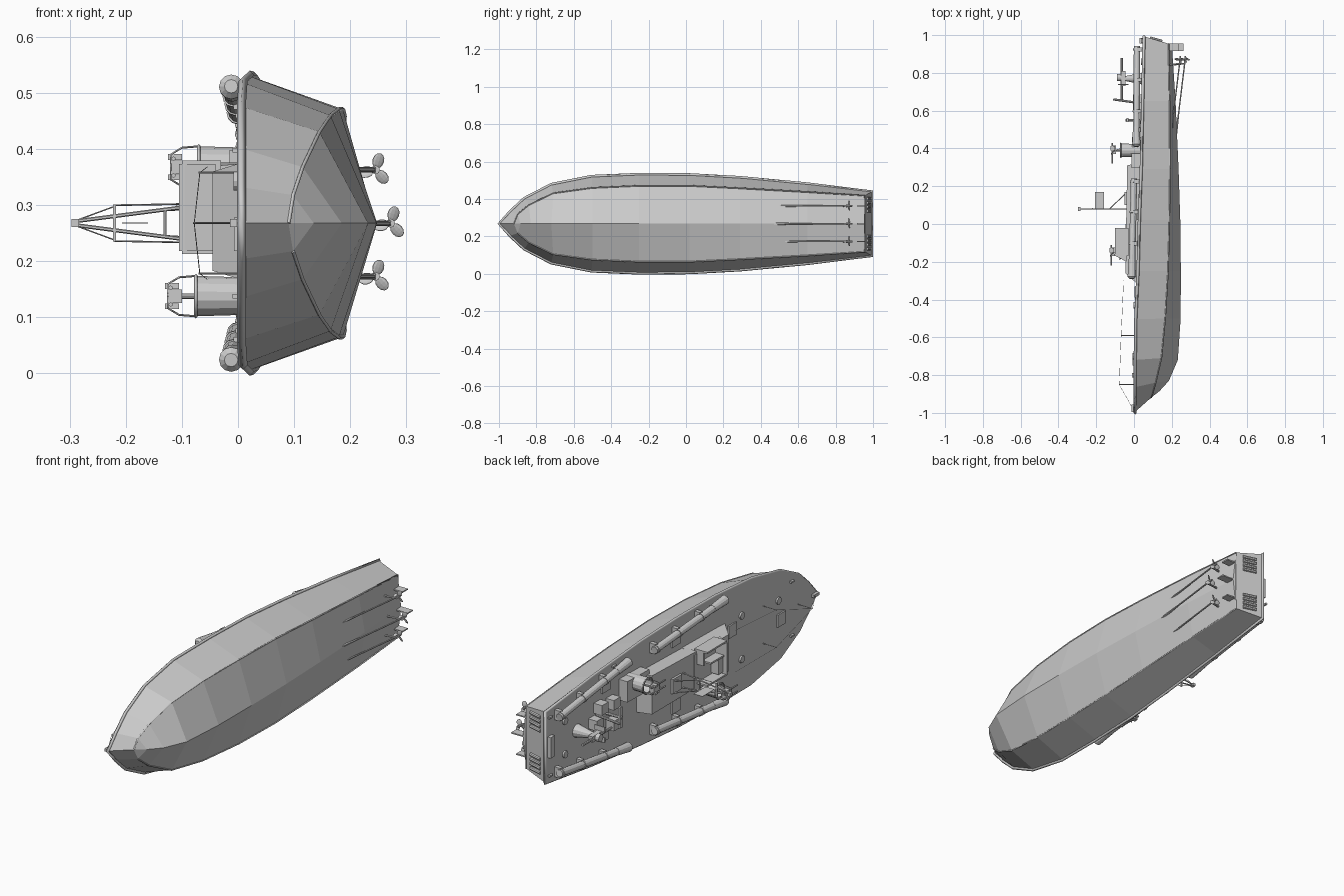
import bpy, bmesh, math
from mathutils import Vector, Matrix

if "Cube" in bpy.data.objects:
    bpy.data.objects.remove(bpy.data.objects["Cube"])

ZC = 0.2675


def P(y, h, w):
    # boat lies on its side: deck height h runs along -x, beam w runs along z
    return Vector((-h, y, ZC + w))


def finish(name, bm):
    bmesh.ops.recalc_face_normals(bm, faces=bm.faces)
    me = bpy.data.meshes.new(name)
    bm.to_mesh(me)
    bm.free()
    ob = bpy.data.objects.new(name, me)
    bpy.context.collection.objects.link(ob)
    return ob


def box(name, y, h, w):
    bm = bmesh.new()
    bmesh.ops.create_cube(bm, size=1)
    for v in bm.verts:
        v.co = P(*[r[0] + (c + 0.5) * (r[1] - r[0]) for r, c in zip((y, h, w), (v.co.y, v.co.x, v.co.z))])
    return finish(name, bm)


def rod(name, a, b, r, r2=None, n=8, caps=True):
    a, b = P(*a), P(*b)
    d = b - a
    m = Matrix.Translation((a + b) / 2) @ d.to_track_quat('Z', 'Y').to_matrix().to_4x4()
    bm = bmesh.new()
    bmesh.ops.create_cone(bm, cap_ends=caps, segments=n, radius1=r, radius2=r if r2 is None else r2,
                          depth=d.length, matrix=m)
    return finish(name, bm)


def prism(name, profile, w0, w1, inset=0):
    bm = bmesh.new()
    top = max(h for _, h in profile)
    rings = [[bm.verts.new(P(y, h, w + (s * inset if h == top else 0))) for y, h in profile]
             for w, s in ((w0, 1), (w1, -1))]
    n = len(profile)
    for ring in rings:
        bm.faces.new(ring)
    for i in range(n):
        j = (i + 1) % n
        bm.faces.new((rings[0][i], rings[0][j], rings[1][j], rings[1][i]))
    return finish(name, bm)


def tube_curve(name, pts, r, cyclic=False):
    cu = bpy.data.curves.new(name, 'CURVE')
    cu.dimensions = '3D'
    cu.bevel_depth = r
    cu.bevel_resolution = 0
    cu.use_fill_caps = True
    sp = cu.splines.new('POLY')
    sp.points.add(len(pts) - 1)
    for p, q in zip(sp.points, pts):
        p.co = (*P(*q), 1)
    sp.use_cyclic_u = cyclic
    ob = bpy.data.objects.new(name, cu)
    bpy.context.collection.objects.link(ob)
    return ob


# hull: (y, height, half beam) of deck edge and chine, (y, height) of keel
deck = [(-1, 0, 0), (-.94, 0, .065), (-.865, 0, .135), (-.72, 0, .21), (-.505, -.003, .253),
        (-.25, -.015, .264), (.02, -.022, .262), (.29, -.032, .247), (.65, -.04, .213), (.995, -.047, .172)]
chine = [(-.92, -.09, 0), (-.9, -.098, .05), (-.84, -.115, .1), (-.71, -.145, .163), (-.5, -.165, .192),
         (-.25, -.18, .203), (.02, -.187, .203), (.29, -.19, .19), (.65, -.188, .17), (.955, -.182, .15)]
keel = [(-.92, -.09), (-.885, -.135), (-.83, -.185), (-.72, -.232), (-.5, -.247),
        (-.25, -.248), (.02, -.245), (.29, -.236), (.65, -.22), (.955, -.2)]
bm = bmesh.new()
rings = []
for d, c, k in zip(deck, chine, keel):
    pts = [d, c, (*k, 0), (c[0], c[1], -c[2]), (d[0], d[1], -d[2])]
    rings.append([bm.verts.new(P(*p)) for p in pts])
for a, b in zip(rings, rings[1:]):
    for i in range(5):
        j = (i + 1) % 5
        bm.faces.new((a[i], a[j], b[j], b[i]))
bm.faces.new(rings[-1])
bmesh.ops.remove_doubles(bm, verts=bm.verts, dist=1e-5)
bmesh.ops.dissolve_degenerate(bm, edges=bm.edges, dist=1e-5)
finish("hull", bm)

# rub rails along deck edge and chine
for nm, line, r, off in (("deck_rail", deck, .008, -.006), ("chine_rail", chine, .004, 0)):
    pts = [(y, h + off, w) for y, h, w in line]
    tube_curve(nm, pts + [(y, h, -w) for y, h, w in pts[:0:-1]], r, nm == "deck_rail")


def deck_h(y):
    for a, b in zip(deck, deck[1:]):
        if y <= b[0]:
            return a[1] + (b[1] - a[1]) * (y - a[0]) / (b[0] - a[0])
    return deck[-1][1]


# torpedo tubes with bands, end caps and cradles
def torpedo_tube(tag, aft, fore):
    a, f = Vector(aft), Vector(fore)
    rod(tag + "_body", a, f, .017, n=12)
    for i, t in enumerate((.03, .34, .66)):
        rod(f"{tag}_band_{i}", a.lerp(f, t - .01), a.lerp(f, t + .01), .020, n=12)
        c = a.lerp(f, t)
        box(f"{tag}_cradle_{i}", (c[0] - .01, c[0] + .01), (deck_h(c[0]) - .002, c[1]), (c[2] - .024, c[2] + .024))
    rod(tag + "_muzzle", a.lerp(f, .82), f, .018, .022, n=12)
    rod(tag + "_cap", f, f + (f - a) * .02, .022, .012, n=12)


for s, side in ((1, "upper"), (-1, "lower")):
    torpedo_tube("aft_tube_" + side, (.94, -.016, s * .135), (.42, -.012, s * .205))
    torpedo_tube("fore_tube_" + side, (.24, 0, s * .195), (-.28, .012, s * .243))

# deckhouses
prism("charthouse", [(-.32, -.02), (-.26, .045), (.0, .045), (.0, -.03)], -.105, .112, .02)
prism("day_cabin", [(-.02, -.03), (-.02, .042), (.31, .036), (.33, -.04)], -.078, .108, .006)
box("cabin_skylight", (.1, .17), (.036, .05), (-.03, .04))
prism("cabin_step", [(.3, -.04), (.3, .015), (.46, .01), (.46, -.04)], .03, .13)


# open bridge cockpit
def wall(nm, y, w, h=(.03, .1)):
    box("bridge_" + nm, y, h, w)


wall("front", (-.17, -.16), (-.055, .112))
wall("side_lower", (-.16, -.02), (-.055, -.047))
wall("side_upper", (-.16, -.02), (.104, .112))
wall("divider", (-.16, -.06), (.035, .043), (.03, .09))
wall("rear", (-.03, -.02), (.04, .112), (.03, .08))
wall("console", (-.16, -.125), (-.04, .03), (.04, .085))
prism("windscreen", [(-.2, .04), (-.165, .105), (-.16, .105), (-.16, .04)], -.05, .105)


# gun turrets with twin guns and guard hoops
def turret(tag, y, w, r, h0, h1):
    ob = rod(tag + "_tub", (y, h0, w), (y, h1, w), r * .92, r, 14, caps=False)
    m = ob.modifiers.new("thick", 'SOLIDIFY')
    m.thickness = .005
    rod(tag + "_floor", (y, h0, w), (y, h0 + .02, w), r * .9, n=14)
    rod(tag + "_post", (y, h0, w), (y, h1 + .04, w), .005)
    ring = [(y + (r + .002) * math.cos(t * math.pi / 7), h1, w + (r + .002) * math.sin(t * math.pi / 7)) for t in range(14)]
    tube_curve(tag + "_rim", ring, .003, True)
    box(tag + "_mount", (y - .02, y + .025), (h1 + .025, h1 + .05), (w - .012, w + .012))
    for s in (-1, 1):
        rod(f"{tag}_gun_{s}", (y - .07, h1 + .045, w + s * .015), (y + .04, h1 + .045, w + s * .015), .004, n=6)
        box(f"{tag}_magazine_{s}", (y, y + .022), (h1 + .03, h1 + .055), (w + s * .018 - .005, w + s * .018 + .005))
        tube_curve(f"{tag}_hoop_{s}", [(y + .01, h1, w + s * r), (y, h1 + .03, w + s * r * .93),
                                       (y - .015, h1 + .05, w + s * r * .6), (y - .02, h1 + .05, w)], .0018)


turret("fore_turret", -.15, -.13, .036, -.02, .075)
turret("aft_turret", .39, .1, .037, -.035, .07)

# mast with yard, stays and flag
for s in (-1, 1):
    rod(f"mast_leg_{s}", (.08, .04, s * .036), (.08, .285, s * .004), .0035, n=6)
    rod(f"mast_brace_{s}", (.17, .035, s * .03), (.08, .13, s * .024), .003, n=6)
    rod(f"mast_stay_{s}", (.08, .22, s * .03), (.08, .285, s * .006), .0012, n=4)
    rod(f"mast_guy_{s}", (.08, .1, s * .034), (.08, .22, s * .032), .0015, n=4)
rod("mast_crossbar", (.08, .13, -.025), (.08, .13, .025), .003, n=6)
box("mast_yard", (.076, .084), (.217, .223), (-.033, .033))
box("mast_head", (.07, .09), (.283, .297), (-.007, .007))
box("flag", (.08, .17), (.16, .207), (-.001, .001))

# stern cannon on pedestal
rod("cannon_pedestal", (.77, -.045, .0), (.77, .05, 0), .032, .012, 12)
box("cannon_cradle", (.73, .81), (.045, .07), (-.014, .014))
rod("cannon_barrel", (.88, .065, 0), (.66, .065, 0), .006)
rod("cannon_drum", (.775, .07, 0), (.775, .09, 0), .018, n=12)
for s in (-1, 1):
    box(f"cannon_shield_{s}", (.735, .74), (.03, .085), (s * .025 - .012, s * .025 + .012))

# ammunition lockers and small gear on the aft deck
for i, (y, w) in enumerate(((.53, -.05), (.53, .05), (.62, -.07), (.62, .06), (.66, 0))):
    box(f"deck_locker_{i}", (y - .025, y + .025), (-.045, .005), (w - .024, w + .024))
rod("mortar_barrel", (.64, -.03, .03), (.66, .11, .03), .006)
rod("vent_pipe", (.55, -.04, 0), (.55, .045, 0), .007)
box("vent_bar", (.54, .56), (.03, .04), (-.05, .05))
box("stern_rack", (.955, .985), (-.05, -.03), (-.05, .05))

# deck hatches
for i, (y, w) in enumerate(((-.43, .105), (-.43, -.105), (-.7, .075), (.86, -.08), (.86, .08))):
    rod(f"round_hatch_{i}", (y, deck_h(y) - .01, w), (y, deck_h(y) + .008, w), .017, n=12)
for i, (y, w) in enumerate(((-.72, -.02), (-.36, .06), (.56, .14), (.05, .17), (.05, -.15))):
    box(f"square_hatch_{i}", (y - .03, y + .03), (deck_h(y) - .01, deck_h(y) + .007), (w - .03, w + .03))

# bow stanchions, lifelines and cleats
rod("bow_stanchion", (-.85, 0, 0), (-.85, .08, 0), .0018, n=4)
for s in (-1, 1):
    rod(f"stanchion_{s}", (-.59, -.005, s * .09), (-.59, .07, s * .09), .0018, n=4)
    tube_curve(f"lifeline_{s}", [(-.98, .005, 0), (-.85, .078, 0), (-.59, .068, s * .09), (-.3, .055, s * .1)], .0008)
    for i, (y, w) in enumerate(((-.8, .13), (.97, .14), (.5, .21))):
        box(f"cleat_{s}_{i}", (y - .012, y + .012), (deck_h(y) - .003, deck_h(y) + .01), (s * w - .004, s * w + .004))
box("bow_chock", (-.995, -.955), (-.005, .014), (-.007, .007))

# exhaust outlets on the transom
for s in (-1, 1):
    for i in range(4):
        w = s * (.068 + i * .022)
        rod(f"exhaust_{s}_{i}", (.985, -.085, w), (.967, -.15, w), .008, n=8)

# propellers, shafts, struts and rudders
for i, (w, h) in enumerate(((-.095, -.245), (0, -.272), (.095, -.245))):
    rod(f"shaft_{i}", (.47, h + .05, w), (.88, h, w), .004, n=6)
    rod(f"shaft_fairing_{i}", (.47, h + .05, w), (.6, h + .034, w), .007, .004, n=6)
    rod(f"strut_{i}", (.84, -.18, w), (.85, h, w), .005, n=6)
    rod(f"hub_{i}", (.855, h, w), (.89, h, w), .008, .004)
    box(f"rudder_{i}", (.915, .955), (h + .01, -.17), (w - .003, w + .003))
    bm = bmesh.new()
    for k in range(3):
        m = (Matrix.Translation(P(.872, h, w)) @ Matrix.Rotation(k * math.tau / 3 + .3, 4, 'Y')
             @ Matrix.Translation((0, 0, .017)) @ Matrix.Rotation(.5, 4, 'Z') @ Matrix.Diagonal((.012, .003, .014, 1)))
        bmesh.ops.create_uvsphere(bm, u_segments=10, v_segments=6, radius=1, matrix=m)
    finish(f"propeller_{i}", bm)
